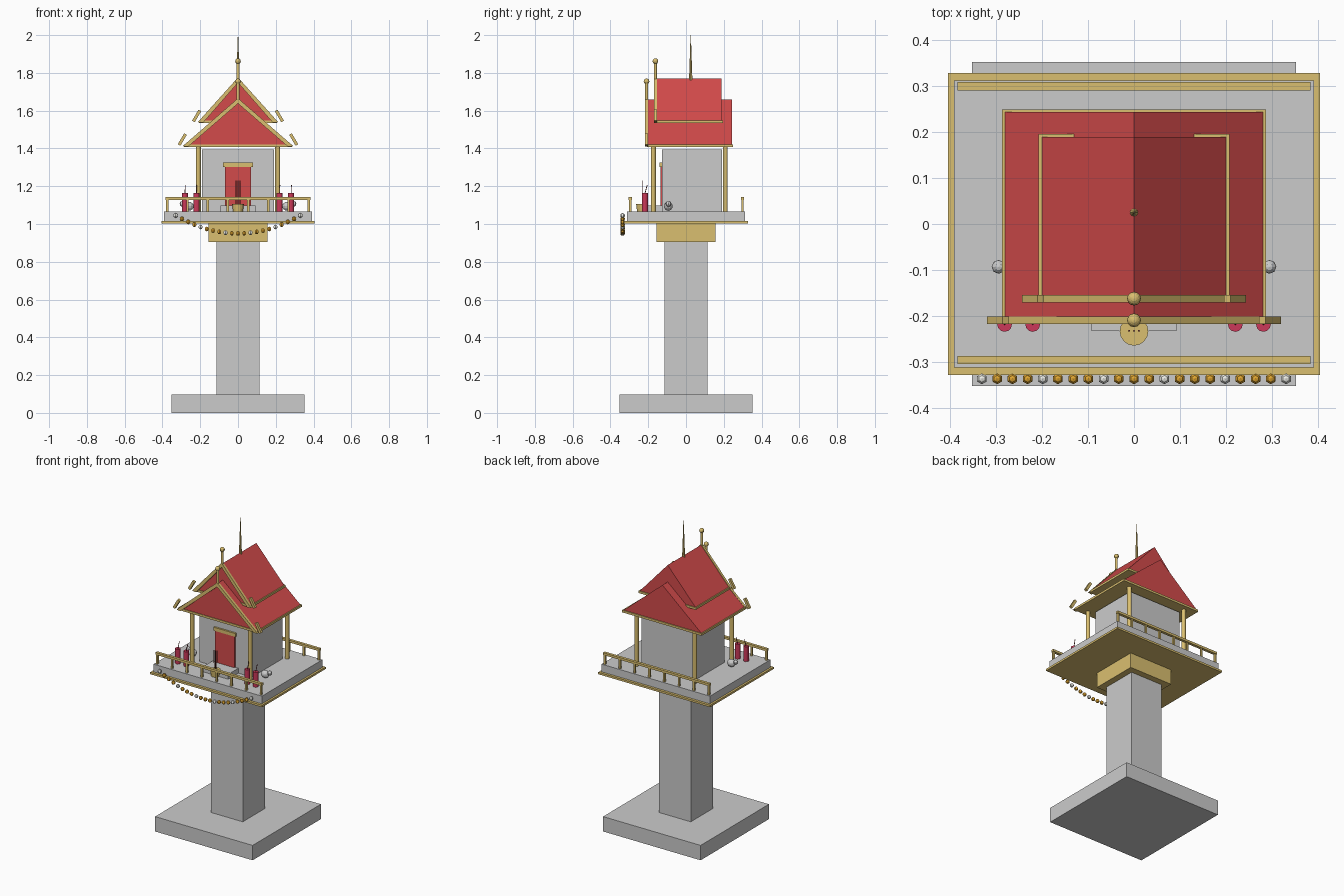
import bpy, bmesh, math
from mathutils import Vector

if "Cube" in bpy.data.objects:
    bpy.data.objects.remove(bpy.data.objects["Cube"])


def mat(name, r, g, b):
    m = bpy.data.materials.new(name)
    m.diffuse_color = (r, g, b, 1)
    m.use_nodes = True
    m.node_tree.nodes["Principled BSDF"].inputs["Base Color"].default_value = m.diffuse_color
    return m


GOLD = mat("gold", 0.70, 0.52, 0.16)
RED = mat("roof_red", 0.65, 0.07, 0.07)
CRIMSON = mat("crimson", 0.60, 0.04, 0.10)
DARK = mat("dark_stick", 0.20, 0.04, 0.04)
ORANGE = mat("marigold", 0.75, 0.38, 0.03)
WHITE = mat("jasmine", 0.85, 0.85, 0.80)


def finish(name, bm, m=None, smooth=False):
    bmesh.ops.recalc_face_normals(bm, faces=bm.faces)
    me = bpy.data.meshes.new(name)
    bm.to_mesh(me)
    bm.free()
    ob = bpy.data.objects.new(name, me)
    bpy.context.collection.objects.link(ob)
    if m:
        me.materials.append(m)
    if smooth:
        for p in me.polygons:
            p.use_smooth = len(p.vertices) < 5
    return ob


def box(name, x, y, z, m=None):
    """Box from (min, max) ranges."""
    bm = bmesh.new()
    bmesh.ops.create_cube(bm, size=1)
    for v in bm.verts:
        v.co = [r[0] + (c + 0.5) * (r[1] - r[0]) for r, c in zip((x, y, z), v.co)]
    return finish(name, bm, m)


def rod(name, a, b, r1, m=None, r2=None, sides=12):
    """Cylinder or cone between two points."""
    a, b = Vector(a), Vector(b)
    bm = bmesh.new()
    bmesh.ops.create_cone(bm, cap_ends=True, segments=sides, radius1=r1,
                          radius2=r1 if r2 is None else r2, depth=(b - a).length)
    ob = finish(name, bm, m)
    ob.location = (a + b) / 2
    ob.rotation_euler = (b - a).to_track_quat('Z', 'Y').to_euler()
    return ob


def ball(name, c, r, m=None, seg=12, rings=8, scale=(1, 1, 1)):
    bm = bmesh.new()
    bmesh.ops.create_uvsphere(bm, u_segments=seg, v_segments=rings, radius=r)
    ob = finish(name, bm, m)
    ob.location, ob.scale = c, scale
    return ob


def extrude_y(name, profile, y0, y1, m):
    """Polygon in xz pushed from y0 to y1."""
    bm = bmesh.new()
    f = bm.faces.new([bm.verts.new((x, y0, z)) for x, z in profile])
    ext = bmesh.ops.extrude_face_region(bm, geom=[f])["geom"]
    bmesh.ops.translate(bm, vec=(0, y1 - y0, 0),
                        verts=[v for v in ext if isinstance(v, bmesh.types.BMVert)])
    return finish(name, bm, m)


# Pedestal and platform
box("base_slab", (-.352, .352), (-.352, .352), (0, .097))
box("pedestal_column", (-.115, .115), (-.115, .115), (.097, .905))
box("pedestal_capital", (-.156, .156), (-.156, .156), (.905, 1.005), GOLD)
box("platform_trim", (-.404, .404), (-.328, .328), (1.003, 1.016), GOLD)
box("platform", (-.391, .391), (-.312, .312), (1.01, 1.066))

# Front and back railings
for side, y in (("front", -.295), ("back", .299)):
    box(side + "_rail", (-.383, .383), (y - .009, y + .009), (1.127, 1.142), GOLD)
    for i in range(8):
        x = -.375 + i * .75 / 7
        box(side + "_baluster", (x - .006, x + .006), (y - .006, y + .006), (1.066, 1.127), GOLD)

# House body, door and step
box("house_body", (-.19, .19), (-.128, .19), (1.066, 1.395))
box("door", (-.07, .07), (-.136, -.126), (1.095, 1.305), RED)
box("door_lintel", (-.08, .08), (-.14, -.126), (1.303, 1.325), GOLD)
box("door_step", (-.092, .092), (-.232, -.128), (1.066, 1.098))

# Corner posts
for x in (-.21, .21):
    for y in (-.173, .208):
        rod("corner_post", (x, y, 1.066), (x, y, 1.41), .013, GOLD)


def roof(tier, w, z0, z1, y0, y1, hook_x, hook_z, ball_z):
    """One roof tier with eave slab, bargeboards, hooks and finial."""
    box(tier + "_eave_slab", (-w, w), (y0, y1), (z0, z0 + .014), GOLD)
    extrude_y(tier + "_roof", [(-w + .006, z0 + .013), (w - .006, z0 + .013), (0, z1)],
              y0 + .004, y1 - .006, RED)
    yf = y0 - .01
    for s in (-1, 1):
        extrude_y(tier + "_bargeboard",
                  [(0, z1 + .006), (s * (w + .006), z0 + .004), (s * (w - .022), z0 + .001), (0, z1 - .022)],
                  yf, yf + .016, GOLD)
        # small slanted eave hook
        d, n = Vector((-.017 * s, .029)), Vector((.007 * s, .004))
        c = Vector((hook_x * s, hook_z))
        extrude_y(tier + "_eave_hook", [c - d - n, c - d + n, c + d + n, c + d - n],
                  yf, yf + .016, GOLD)
    yc = yf + .008
    rod(tier + "_finial_post", (0, yc, z1 - .02), (0, yc, ball_z), .008, GOLD)
    ball(tier + "_finial_ball", (0, yc, ball_z), .015, GOLD)


roof("lower", .287, 1.408, 1.66, -.207, .249, .295, 1.447, 1.755)
roof("upper", .207, 1.535, 1.77, -.16, .195, .219, 1.572, 1.862)
rod("spire", (0, .025, 1.76), (0, .025, 2.0), .009, GOLD, r2=.001, sides=8)

# Incense bowl with three sticks
rod("incense_bowl", (0, -.233, 1.066), (0, -.233, 1.106), .026, GOLD, r2=.031, sides=16)
for i in (-1, 0, 1):
    rod("incense_stick", (i * .01, -.232, 1.09), (i * .011, -.232, 1.23), .002, DARK, sides=6)

# Candles and little animal figures, mirrored left and right
for s in (-1, 1):
    for x in (.22, .281):
        rod("candle", (s * x, -.218, 1.066), (s * x, -.218, 1.163), .016, CRIMSON)
        rod("candle_wick", (s * x, -.218, 1.16), (s * x + .002, -.205, 1.207), .002, DARK, sides=6)
    ball("figure_body", (s * .262, -.094, 1.094), .024, scale=(1.15, .95, 1))
    ball("figure_head", (s * .294, -.093, 1.107), .015, seg=8, rings=6)

# Hanging flower garland
for i in range(21):
    x = -.33 + i * .033
    ball("garland_bead", (x, -.336, .95 + .095 * (x / .33) ** 2), .0125,
         WHITE if i % 4 == 0 else ORANGE, seg=6, rings=5)
